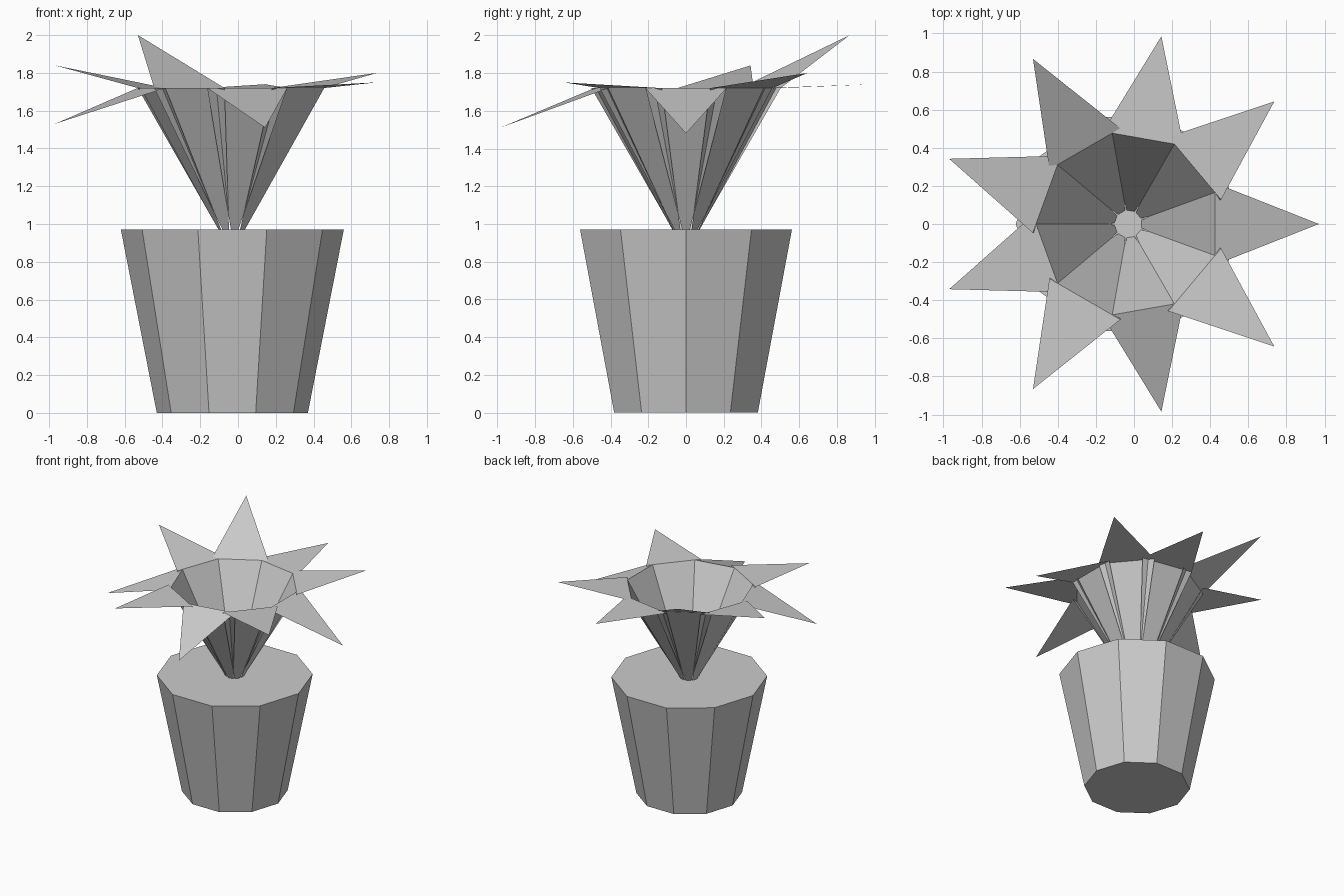
import bpy, bmesh, math
from mathutils import Matrix

if "Cube" in bpy.data.objects:
    bpy.data.objects.remove(bpy.data.objects["Cube"])

CX = -0.03            # axis of pot and plant
POT_TOP = 0.97

grey = bpy.data.materials.new("light_grey")
grey.diffuse_color = (0.6, 0.6, 0.6, 1)
grey.use_nodes = True
grey.node_tree.nodes["Principled BSDF"].inputs["Base Color"].default_value = grey.diffuse_color


def add_object(name, bm):
    mesh = bpy.data.meshes.new(name)
    bm.to_mesh(mesh)
    bm.free()
    mesh.materials.append(grey)
    obj = bpy.data.objects.new(name, mesh)
    bpy.context.collection.objects.link(obj)
    return obj


# Pot: ten-sided closed taper, wider at the top
bm = bmesh.new()
rings = []
for radius, z in ((0.40, 0.0), (0.59, POT_TOP)):
    rings.append([bm.verts.new((CX + radius * math.cos(i * math.tau / 10),
                                radius * math.sin(i * math.tau / 10), z))
                  for i in range(10)])
low, high = rings
for i in range(10):
    j = (i + 1) % 10
    bm.faces.new((low[i], low[j], high[j], high[i]))
bm.faces.new(high)
bm.faces.new(low[::-1])
add_object("pot", bm)


# Leaves: a widening blade that bends at the rim into a pointed tip
def leaf(name, angle, tip_z):
    base_r, base_w = 0.07, 0.02
    rim_r, rim_w, rim_z = 0.455, 0.215, 1.72
    bm = bmesh.new()
    a, b, c, d, tip = [bm.verts.new(p) for p in (
        (base_r, base_w, POT_TOP), (base_r, -base_w, POT_TOP),
        (rim_r, -rim_w, rim_z), (rim_r, rim_w, rim_z), (1.0, 0, tip_z))]
    bm.faces.new((a, b, c, d))
    bm.faces.new((d, c, tip))
    turn = Matrix.Translation((CX, 0, 0)) @ Matrix.Rotation(angle, 4, 'Z')
    bm.transform(turn)
    add_object(name, bm)


tip_heights = (1.48, 1.80, 1.74, 2.0, 1.84, 1.53, 1.72, 1.51, 1.75)
for i, tip_z in enumerate(tip_heights):
    leaf(f"leaf_{i + 1}", i * math.tau / 9, tip_z)
